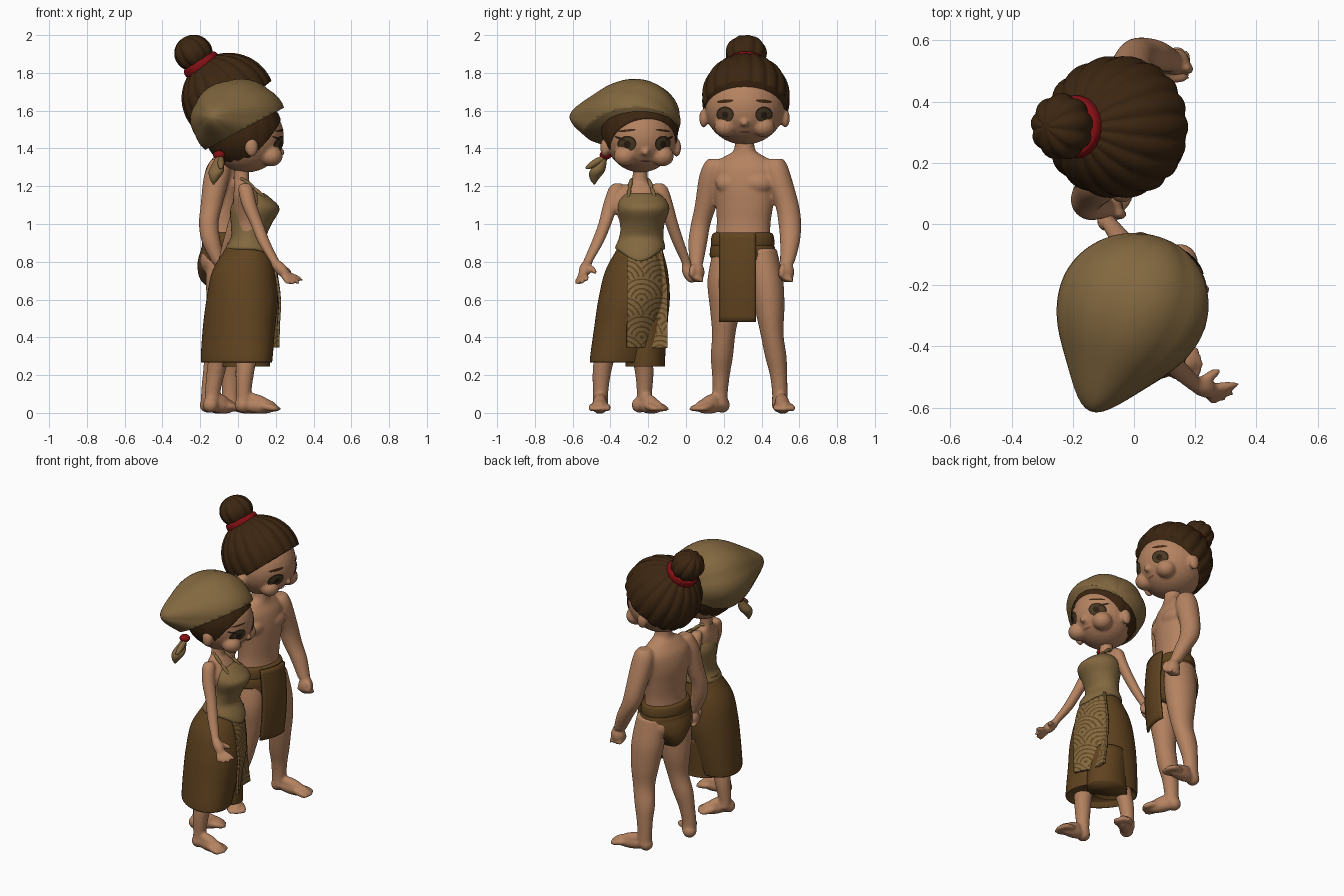
import bpy, bmesh, math
from mathutils import Vector, Matrix


def material(name, rgb):
    m = bpy.data.materials.new(name)
    m.diffuse_color = (*rgb, 1)
    return m


SKIN = material("skin", (0.46, 0.225, 0.118))
HAIR = material("dark_hair", (0.045, 0.019, 0.0055))
TAN = material("tan_cloth", (0.225, 0.138, 0.05))
BROWN = material("brown_cloth", (0.117, 0.056, 0.014))
RED = material("red_tie", (0.23, 0.005, 0.007))
EYE = material("brown_iris", (0.07, 0.042, 0.016))
DARK = material("dark_lash", (0.025, 0.013, 0.007))
LIP = material("lip", (0.27, 0.09, 0.06))


def finish(bm, name, mats, fuse=False, thick=0):
    bmesh.ops.recalc_face_normals(bm, faces=bm.faces)
    for f in bm.faces:
        f.smooth = True
    me = bpy.data.meshes.new(name)
    bm.to_mesh(me)
    bm.free()
    ob = bpy.data.objects.new(name, me)
    bpy.context.collection.objects.link(ob)
    for m in mats:
        me.materials.append(m)
    if thick:
        ob.modifiers.new("thickness", 'SOLIDIFY').thickness = thick
    if fuse:  # melt the overlapping volumes into one skin
        r = ob.modifiers.new("fuse", 'REMESH')
        r.mode, r.voxel_size, r.use_smooth_shade = 'VOXEL', 0.009, True
        s = ob.modifiers.new("soften", 'SMOOTH')
        s.factor, s.iterations = 0.5, 5
    return ob


def ball(bm, c, r, rot=Matrix.Identity(4)):
    m = Matrix.Translation(c) @ rot @ Matrix.Diagonal((*r, 1))
    bmesh.ops.create_uvsphere(bm, u_segments=32, v_segments=18, radius=1, matrix=m)


def bone(bm, a, b, r):
    a, b = Vector(a), Vector(b)
    d = b - a
    ball(bm, (a + b) / 2, (r, r, d.length / 2 + r * 0.7), d.to_track_quat('Z', 'Y').to_matrix().to_4x4())


def spline(rings, t):
    """Smooth interpolation through rings (x, y, z, rx, ry)."""
    i = min(int(t), len(rings) - 2)
    u = t - i
    p = [rings[max(0, min(len(rings) - 1, i + k))] for k in (-1, 0, 1, 2)]
    return [0.5 * (2 * b + (c - a) * u + (2 * a - 5 * b + 4 * c - d) * u * u + (3 * b - a - 3 * c + d) * u ** 3)
            for a, b, c, d in zip(*p)]


def loft(bm, rings, yaw=0, n=40, steps=5):
    rings = [tuple(r) if len(r) == 5 else (*r, r[3]) for r in rings]
    loops = []
    for k in range((len(rings) - 1) * steps + 1):
        x, y, z, rx, ry = spline(rings, k / steps)
        loop = []
        for j in range(n):
            a = 2 * math.pi * j / n
            u, v = rx * math.cos(a), ry * math.sin(a)
            loop.append(bm.verts.new((x + u * math.cos(yaw) - v * math.sin(yaw),
                                      y + u * math.sin(yaw) + v * math.cos(yaw), z)))
        loops.append(loop)
    for a, b in zip(loops, loops[1:]):
        for j in range(n):
            bm.faces.new((a[j], a[(j + 1) % n], b[(j + 1) % n], b[j]))
    bm.faces.new(loops[0])
    bm.faces.new(loops[-1])


def foot(bm, heel, toe):
    h, t = Vector((*heel, 0.042)), Vector((*toe, 0.03))
    d = (t - h).normalized()
    side = Vector((-d.y, d.x, 0))
    ball(bm, h, (0.043, 0.043, 0.042))
    bone(bm, h + d * 0.02, t - d * 0.05, 0.042)
    bone(bm, h + d * 0.035 + Vector((0, 0, 0.04)), t - d * 0.07 + Vector((0, 0, 0.004)), 0.036)
    for k in range(-2, 3):
        bone(bm, t + side * 0.019 * k - d * 0.1, t + side * 0.021 * k - d * (0.014 + abs(k) * 0.006)
             - Vector((0, 0, 0.01)), 0.019)


def dome(name, c, r, axis, ridges, amp, mat, cut=None, reach=None):
    """Ridged ellipsoid with its pole on axis, cut by a plane and drawn out to a tip."""
    bm = bmesh.new()
    bmesh.ops.create_uvsphere(bm, u_segments=max(8 * ridges, 48), v_segments=40, radius=1)
    ax = Vector(axis).normalized()
    q = ax.to_track_quat('Z', 'Y')
    for v in bm.verts:
        phi, s = math.atan2(v.co.y, v.co.x), math.hypot(v.co.x, v.co.y)
        d = q @ v.co.normalized()
        f = 1 + amp * s * (abs(math.sin(ridges * phi / 2)) - 0.6)
        v.co = Vector(c) + Vector([d[i] * r[i] for i in range(3)]) * f
        if reach:
            k = max(0, d.dot(ax))
            v.co += ax * (reach[0] * k ** 2 + reach[1] * k ** 10)
    if cut:
        bmesh.ops.bisect_plane(bm, geom=bm.verts[:] + bm.edges[:] + bm.faces[:],
                               plane_co=cut[0], plane_no=cut[1], clear_inner=True)
        bmesh.ops.edgeloop_fill(bm, edges=[e for e in bm.edges if e.is_boundary])
    return finish(bm, name, [mat])


def head(who, c, r, yaw, eye, lash):
    """Head with ears, nose and thin face plates laid on its surface."""
    m = Matrix.Translation(c) @ Matrix.Rotation(yaw, 4, 'Z')
    bm = bmesh.new()
    ball(bm, (0, 0, 0), r)
    for s in (-1, 1):
        ball(bm, (0.0, s * (r[1] + 0.004), -0.06), (0.034, 0.024, 0.05))
        ball(bm, (r[0] * .6, s * .1, -0.105), (.06, .06, .055))
    ball(bm, (r[0] * 0.9, 0, -0.085), (0.028, 0.02, 0.02))
    bm.transform(m)
    finish(bm, who + "_head", [SKIN], fuse=True)

    def plate(name, y, z, a, b, mat, tilt=0, lift=0.003):
        bm = bmesh.new()
        bmesh.ops.create_grid(bm, x_segments=14, y_segments=14, size=1)
        for v in bm.verts:
            p, q = v.co.x, v.co.y
            p, q = p * math.sqrt(1 - q * q / 2) * a, q * math.sqrt(1 - p * p / 2) * b
            p, q = y + p * math.cos(tilt) - q * math.sin(tilt), z + p * math.sin(tilt) + q * math.cos(tilt)
            v.co = (r[0] * math.sqrt(1 - (p / r[1]) ** 2 - (q / r[2]) ** 2) + lift, p, q)
        bm.transform(m)
        finish(bm, who + "_" + name, [mat])

    for s in (-1, 1):
        plate("eye_rim", s * eye, -0.04, 0.046, 0.042, DARK)
        plate("iris", s * eye, -0.043, 0.039, 0.036, EYE, 0, 0.005)
        plate("pupil", s * eye, -0.043, 0.017, 0.019, DARK, 0, 0.007)
        plate("brow", s * eye, 0.03, 0.044, 0.006 if lash else 0.009, HAIR, -s * 0.1)
        if lash:
            plate("lash", s * (eye + 0.035), -0.012, 0.027, 0.006, DARK, s * 0.4, 0.005)
    plate("mouth", 0, -0.132, 0.03, 0.005, LIP, 0, 0.006)


# ---- tall figure: body, arms, legs -------------------------------------
TURN = -0.25
bm = bmesh.new()
loft(bm, [(-.05, .31, 1.47, .05, .052), (-.05, .31, 1.39, .054, .058), (-.06, .31, 1.35, .07, .12),
          (-.065, .31, 1.29, .1, .175), (-.065, .31, 1.2, .112, .17), (-.06, .31, 1.1, .105, .155),
          (-.06, .305, 1.0, .098, .145), (-.06, .30, .9, .105, .15), (-.06, .30, .8, .115, .155),
          (-.06, .305, .74, .09, .12)], TURN)
for s in (-1, 1):
    ball(bm, (-.005 + s * .018, .31 + s * .07, 1.215), (.05, .085, .055))
    ball(bm, (-.12 + s * .02, .31 + s * .07, .81), (.06, .08, .08))
loft(bm, [(-.1, .155, 1.345, .04), (-.1, .15, 1.31, .06), (-.115, .135, 1.24, .068), (-.14, .105, 1.1, .058),
          (-.155, .078, 1.0, .052), (-.14, .062, .9, .05), (-.1, .055, .79, .036)])
loft(bm, [(-.02, .475, 1.345, .04), (-.02, .475, 1.31, .062), (-.015, .49, 1.24, .07), (0, .535, 1.1, .063),
          (.02, .55, 1.0, .06), (.07, .55, .9, .052), (.12, .535, .79, .038)])
for x, y in ((-.085, .055), (.135, .53)):  # fists
    ball(bm, (x, y, .745), (.047, .044, .055))
    for k in range(4):
        bone(bm, (x - .03 + .022 * k, y - .035, .73), (x - .03 + .022 * k, y + .03, .70), .015)
    bone(bm, (x + .035, y - .02, .78), (x + .05, y - .025, .73), .016)
loft(bm, [(-.065, .225, .87, .095, .08), (-.065, .207, .7, .105, .093), (-.07, .207, .55, .092, .08),
          (-.08, .2, .42, .07, .062), (-.11, .19, .3, .066, .059), (-.135, .185, .2, .052, .047),
          (-.15, .18, .1, .046, .041), (-.15, .18, .04, .045, .045)])
loft(bm, [(-.03, .40, .87, .1, .08), (-.015, .425, .7, .107, .09), (-.005, .443, .55, .092, .078),
          (-.005, .455, .42, .072, .061), (-.025, .475, .3, .066, .057), (-.035, .49, .2, .052, .046),
          (-.04, .497, .1, .046, .041), (-.04, .497, .04, .045, .045)])
foot(bm, (-.16, .19), (-.03, .035))
foot(bm, (-.05, .498), (.19, .525))
finish(bm, "tall_body", [SKIN], fuse=True)

# ---- tall figure: loincloth --------------------------------------------
bm = bmesh.new()
loft(bm, [(-.06, .30, .9, .118, .162), (-.065, .30, .83, .14, .172), (-.07, .305, .77, .145, .14),
          (-.072, .31, .71, .132, .075), (-.065, .31, .67, .1, .035), (-.065, .31, .655, .05, .02)], TURN)
for z, w in ((.915, 0), (.855, .006)):  # wrapped waist folds
    loft(bm, [(-.06, .30, z + .04, .10, .145), (-.06, .30, z + .032, .12 + w, .162 + w),
              (-.06, .30, z, .128 + w, .17 + w), (-.06, .30, z - .03, .126 + w, .168 + w),
              (-.06, .30, z - .04, .11, .15)], TURN)
finish(bm, "loincloth", [BROWN])


def panel(name, place, ny, nz, mats, rule=None):
    bm = bmesh.new()
    g = [[bm.verts.new(place(i / ny, j / nz)) for i in range(ny + 1)] for j in range(nz + 1)]
    for j in range(nz):
        for i in range(ny):
            f = bm.faces.new((g[j][i], g[j][i + 1], g[j + 1][i + 1], g[j + 1][i]))
            if rule:
                f.material_index = rule(f.calc_center_median())
    finish(bm, name, mats, thick=0.014)


panel("loincloth_flap", lambda u, v: (.085 + .22 * (u - .5) * .2 - .02 * (2 * u - 1) ** 2 + .02 * math.sin(v * 3),
                                      .175 + .195 * u, .48 + .475 * v), 12, 16, [BROWN])

# ---- tall figure: head and top knot ------------------------------------
head("tall", (-.04, .31, 1.62), (.213, .212, .2), 0, .103, False)
UP = (-.55, 0, .85)
dome("tall_hair", (-.052, .317, 1.668), (.243, .23, .236), UP, 18, .045, HAIR, ((.19, 0, 1.768), (-.62, 0, .78)))
dome("hair_bun", (-.236, .318, 1.905), (.099, .106, .095), UP, 9, .1, HAIR)
bm = bmesh.new()
loft(bm, [(0, 0, -.032, .07), (0, 0, -.026, .096), (0, 0, 0, .103), (0, 0, .026, .096), (0, 0, .032, .07)])
bm.transform(Matrix.Translation((-.192, .318, 1.84)) @ Vector(UP).to_track_quat('Z', 'Y').to_matrix().to_4x4())
finish(bm, "bun_tie", [RED])

# ---- short figure: body, arms, legs ------------------------------------
bm = bmesh.new()
loft(bm, [(.02, -.24, 1.32, .04, .042), (.02, -.245, 1.23, .04, .043), (.03, -.25, 1.2, .048, .085),
          (.045, -.255, 1.15, .07, .13), (.06, -.25, 1.08, .085, .125), (.06, -.245, 1.0, .08, .105),
          (.055, -.245, .9, .08, .105)])
loft(bm, [(.04, -.36, 1.215, .02), (.04, -.37, 1.19, .039), (.06, -.4, 1.1, .04), (.1, -.43, 1.0, .035),
          (.14, -.47, .9, .033), (.195, -.52, .8, .026), (.205, -.525, .77, .026)])
loft(bm, [(.02, -.145, 1.215, .02), (.02, -.135, 1.19, .039), (.01, -.105, 1.1, .038), (-.02, -.075, 1.0, .035),
          (-.05, -.04, .9, .032), (-.08, 0, .8, .026), (-.085, .005, .77, .026)])
bone(bm, (.2, -.522, .79), (.252, -.545, .735), .032)
for tip in ((.335, -.525, .705), (.318, -.553, .69), (.29, -.57, .685), (.262, -.58, .69)):
    bone(bm, (.235, -.54, .745), tip, .0165)
bone(bm, (.215, -.52, .78), (.275, -.48, .745), .017)
bone(bm, (-.09, .0, .78), (-.085, .03, .71), .034)
loft(bm, [(.06, -.38, .5, .07), (.045, -.43, .3, .056), (.035, -.447, .2, .048), (.03, -.452, .1, .04),
          (.03, -.452, .04, .042)])
loft(bm, [(-.06, -.24, .5, .07), (-.1, -.23, .3, .056), (-.12, -.22, .2, .048), (-.135, -.22, .1, .04),
          (-.135, -.22, .04, .042)])
foot(bm, (.025, -.455), (.23, -.458))
foot(bm, (-.145, -.245), (.0, -.115))
finish(bm, "short_body", [SKIN], fuse=True)

# ---- short figure: halter top, straps, skirt ---------------------------
bm = bmesh.new()
loft(bm, [(.075, -.235, 1.165, .06, .08), (.08, -.23, 1.135, .095, .118), (.09, -.225, 1.08, .13, .137),
          (.07, -.23, 1.0, .108, .116), (.057, -.237, .93, .094, .117), (.055, -.242, .88, .118, .132),
          (.055, -.243, .865, .115, .128)])
for v in bm.verts:  # pointed front hem
    if v.co.z < .94:
        f = max(0, (v.co.x - .055) / .118) * (.94 - v.co.z) / .075
        v.co += Vector((.035 * f ** 2, 0, -.065 * f ** 3))
for s in (-1, 1):  # neck straps
    pts = [(.14, -.235 + s * .07, 1.14), (.085, -.24 + s * .058, 1.19), (.03, -.243 + s * .047, 1.235),
           (-.02, -.244, 1.245)]
    for a, b in zip(pts, pts[1:]):
        bone(bm, a, b, .011)
finish(bm, "halter_top", [TAN])

# rings turned by 45 degrees: longer towards the forward foot
SKIRT = [(.055, -.24, .9, .11, .11), (.052, -.245, .87, .119, .119), (.03, -.262, .75, .17, .162),
         (.022, -.275, .6, .2, .178), (.005, -.295, .45, .212, .168), (-.007, -.318, .29, .22, .155),
         (-.007, -.318, .27, .213, .148), (-.007, -.315, .3, .19, .13)]
bm = bmesh.new()
loft(bm, SKIRT, -math.pi / 4, n=56)
loft(bm, [(.04, -.205, .5, .12, .11), (.035, -.215, .3, .135, .105), (.035, -.215, .245, .135, .105)])
finish(bm, "skirt", [BROWN])


def apron(u, v):
    z = .345 + .525 * v
    y = -.312 + (.215 - .03 * max(0, v - .6) / .4) * u
    k = next(i for i in range(6) if SKIRT[i + 1][2] <= z)
    x, cy, _, p, q = spline(SKIRT, k + (SKIRT[k][2] - z) / (SKIRT[k][2] - SKIRT[k + 1][2]))
    dy, a, b = y - cy, (p ** -2 + q ** -2) / 2, q ** -2 - p ** -2
    dx = (-b * dy + math.sqrt(max(.4 * a, (b * dy) ** 2 - 4 * a * (a * dy * dy - 1)))) / (2 * a)
    return max(x + dx, .12) + .012 + .03 * (1 - v) ** 3, y, z


def scales(p):  # overlapping concentric arcs
    for row in range(-1, 7):
        for col in range(-1, 4):
            d = math.hypot(p.y + .33 - .19 * col - .095 * (row % 2), p.z - .3 - .1 * row)
            if d < .12:
                return int(d % .026 < .009)
    return 0


panel("patterned_apron", apron, 60, 130, [TAN, BROWN], scales)

# ---- short figure: head, hair, headscarf -------------------------------
head("short", (.045, -.24, 1.465), (.198, .188, .192), .14, .096, True)
dome("short_hair", (.03, -.245, 1.49), (.208, .203, .2), (0, 0, 1), 16, .015, HAIR,
     ((.22, -.2, 1.565), (-.73, -.17, .66)))
dome("headscarf", (.003, -.265, 1.55), (.25, .235, .217), (-.14, -.35, .02), 7, .035, TAN,
     ((.22, 0, 1.603), (-.47, 0, .88)), (.05, .09))
bm = bmesh.new()
ball(bm, (-.1, -.425, 1.365), (.032, .032, .024))
finish(bm, "scarf_tie", [RED])
bm = bmesh.new()
loft(bm, [(-.1, -.43, 1.37, .012), (-.105, -.445, 1.33, .025), (-.115, -.47, 1.28, .04), (-.125, -.485, 1.24, .024),
          (-.13, -.485, 1.21, .004)])
bone(bm, (-.09, -.44, 1.35), (-.09, -.52, 1.30), .018)
finish(bm, "scarf_tail", [TAN])
